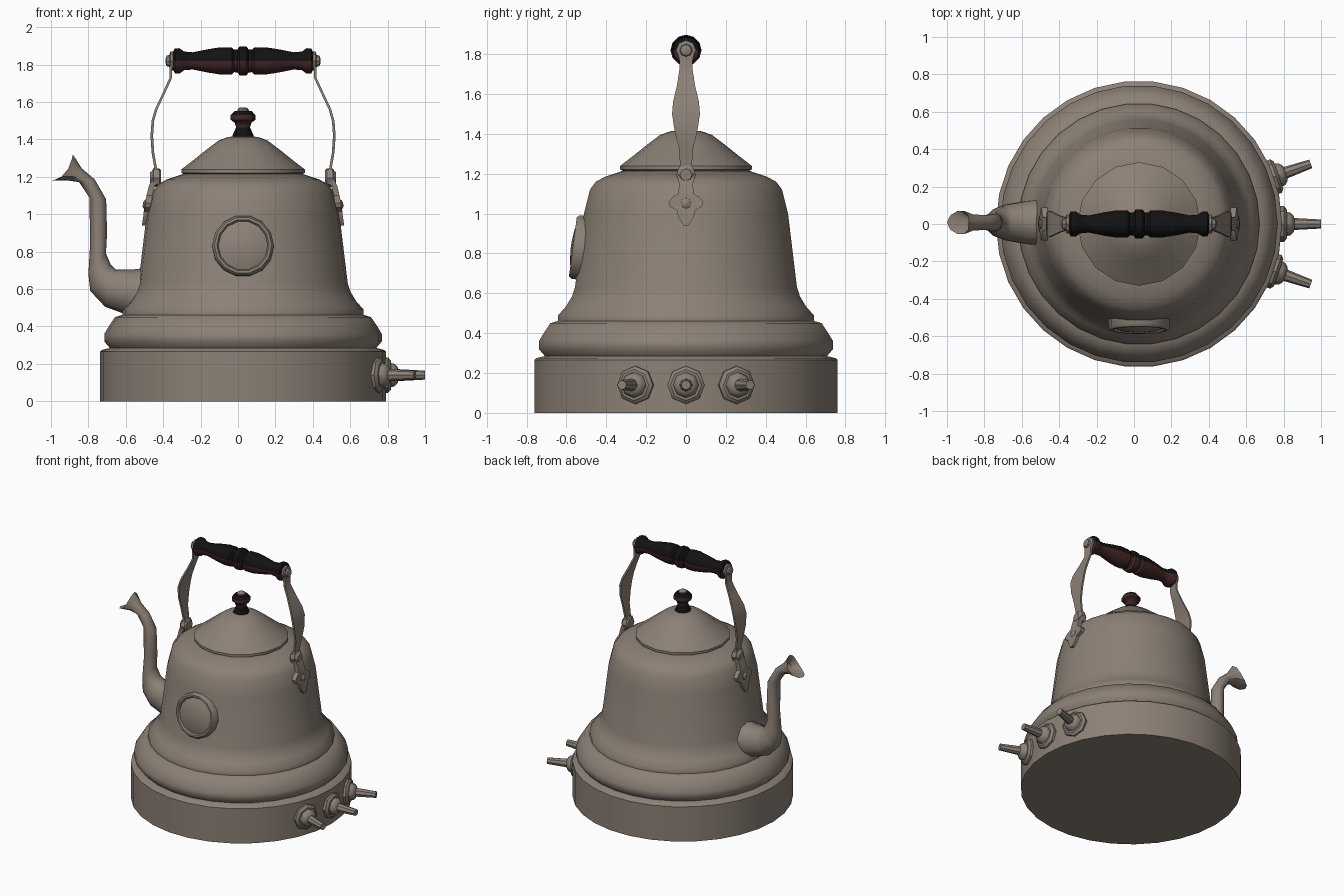
import bpy, bmesh, math
from mathutils import Vector

CX = 0.027  # axis of the body


def material(name, rgb):
    m = bpy.data.materials.new(name)
    m.diffuse_color = (*rgb, 1)
    return m


metal = material("warm_grey_metal", (0.26, 0.217, 0.18))
maroon = material("dark_red_wood", (0.055, 0.018, 0.018))
black = material("black_lacquer", (0.006, 0.006, 0.006))


def loft(name, rings, mats=(metal,)):
    """Skin a list of closed rings and cap both ends."""
    bm = bmesh.new()
    vs = [[bm.verts.new(p) for p in r] for r in rings]
    n = len(rings[0])
    for a, b in zip(vs, vs[1:]):
        for i in range(n):
            j = (i + 1) % n
            bm.faces.new((a[i], a[j], b[j], b[i]))
    bm.faces.new(vs[0][::-1])
    bm.faces.new(vs[-1])
    bmesh.ops.recalc_face_normals(bm, faces=bm.faces)
    if len(mats) > 1:  # lacquer on upward faces, bare wood elsewhere
        for f in bm.faces:
            f.material_index = 1 if f.normal.z > 0.1 else 0
    me = bpy.data.meshes.new(name)
    bm.to_mesh(me)
    bm.free()
    for m in mats:
        me.materials.append(m)
    ob = bpy.data.objects.new(name, me)
    bpy.context.collection.objects.link(ob)
    return ob


def lathe(name, prof, seg, loc=(CX, 0, 0), axis=(0, 0, 1), mats=(metal,)):
    """Turn (radius, height) points around an axis."""
    q = Vector(axis).to_track_quat('Z', 'Y')
    rings = []
    for r, h in prof:
        rings.append([Vector(loc) + q @ Vector((r * math.cos(2 * math.pi * i / seg),
                                                r * math.sin(2 * math.pi * i / seg), h))
                      for i in range(seg)])
    return loft(name, rings, mats)


def strip(name, rows, t, s):
    """Flat bar from (x, z, half width) rows, mirrored by s."""
    return loft(name, [[(CX + s * (x + dx), y * w, z) for dx, y in
                        ((-t, -1), (t, -1), (t, 1), (-t, 1))] for x, z, w in rows])


# Body with wide base band, bulge and tapered wall
lathe("body", [(0.765, 0), (0.765, 0.265), (0.755, 0.275), (0.712, 0.285), (0.742, 0.32),
               (0.742, 0.36), (0.715, 0.405), (0.685, 0.45), (0.645, 0.462), (0.645, 0.49),
               (0.605, 0.535), (0.575, 0.585), (0.56, 0.63), (0.515, 1.0), (0.485, 1.12),
               (0.455, 1.16), (0.41, 1.185), (0.32, 1.215), (0.29, 1.215)], 30)

# Lid and its knob
lathe("lid", [(0.29, 1.20), (0.33, 1.222), (0.33, 1.24), (0.265, 1.29), (0.19, 1.35),
              (0.13, 1.395), (0.08, 1.413), (0.02, 1.42)], 16)
lathe("lid_knob", [(0.06, 1.40), (0.055, 1.425), (0.037, 1.465), (0.045, 1.49), (0.066, 1.505),
                   (0.066, 1.53), (0.045, 1.553)], 8, mats=(maroon, black))
lathe("lid_knob_cap", [(0.032, 1.545), (0.03, 1.562), (0.015, 1.572)], 8)

# Round badge on the front wall
tilt = math.radians(7.5)
lathe("front_badge", [(0.165, -0.07), (0.165, 0.018), (0.153, 0.033), (0.14, 0.033),
                      (0.132, 0.02), (0.09, 0.036), (0.02, 0.043)], 14,
      (CX, -0.535, 0.83), (0, -math.cos(tilt), math.sin(tilt)))

# Three taps on the right of the base
for k, name in zip((-1, 0, 1), ("front_tap", "middle_tap", "back_tap")):
    a = math.radians(19.3 * k)
    d = Vector((math.cos(a), math.sin(a), 0))
    lathe(name, [(0.095, -0.03), (0.095, 0.02), (0.078, 0.035), (0.065, 0.035), (0.06, 0.055),
                 (0.045, 0.07), (0.032, 0.075), (0.024, 0.218)], 8,
          Vector((CX, 0, 0.14)) + d * 0.755, d)

# Spout: outer and inner outline points with half width; last ring is the mouth hollow
spout = [(-0.50, 0.43, -0.44, 0.72, 0.13), (-0.60, 0.465, -0.56, 0.705, 0.12),
         (-0.71, 0.505, -0.655, 0.705, 0.10), (-0.79, 0.59, -0.68, 0.73, 0.075),
         (-0.80, 0.68, -0.706, 0.79, 0.06), (-0.79, 0.85, -0.70, 0.90, 0.05),
         (-0.795, 1.09, -0.705, 1.08, 0.045), (-0.85, 1.172, -0.765, 1.185, 0.042),
         (-0.905, 1.18, -0.835, 1.245, 0.045), (-1.0, 1.18, -0.883, 1.32, 0.065),
         (-0.90, 1.20, -0.86, 1.24, 0.03)]
rings = []
for n, (ox, oz, ix, iz, w) in enumerate(spout):
    ring = []
    for i in range(10):
        a = 2 * math.pi * i / 10
        c, s = math.cos(a), math.sin(a)
        dip = 0.03 * s * s if n == 9 else 0
        ring.append(((ox + ix) / 2 + c * (ox - ix) / 2 + dip * 0.6, s * w + 0.008,
                     (oz + iz) / 2 + c * (oz - iz) / 2 - dip))
    rings.append(ring)
loft("spout", rings)

# Turned wooden grip, symmetric about its middle ring
half = [(0.078, 0.018), (0.062, 0.03), (0.06, 0.048), (0.072, 0.06), (0.073, 0.12),
        (0.062, 0.19), (0.046, 0.27), (0.05, 0.315), (0.068, 0.34), (0.066, 0.365),
        (0.04, 0.378)]
lathe("handle_grip", [(r, -h) for r, h in half[::-1]] + half, 12,
      (CX, 0, 1.82), (1, 0, 0), (maroon, black))

# Handle straps, rivets, pivots and wall brackets on both sides
for s, side in ((-1, "left"), (1, "right")):
    strip(side + "_strap", [(0.385, 1.86, 0.025), (0.386, 1.80, 0.035), (0.386, 1.73, 0.032),
                            (0.425, 1.645, 0.045), (0.465, 1.56, 0.065), (0.482, 1.50, 0.07),
                            (0.488, 1.42, 0.058), (0.482, 1.33, 0.036), (0.468, 1.25, 0.03),
                            (0.465, 1.17, 0.03)], 0.007, s)
    lathe(side + "_rivet", [(0.05, -0.012), (0.05, 0.008), (0.032, 0.014), (0.028, 0.028),
                            (0.012, 0.034)], 8, (CX + s * 0.38, 0, 1.82), (s, 0, 0))
    lathe(side + "_pivot", [(0.04, -0.03), (0.05, -0.02), (0.05, 0.012), (0.035, 0.02),
                            (0.03, 0.03)], 8, (CX + s * 0.468, 0, 1.195), (s, 0, 0))
    strip(side + "_bracket", [(0.525, 0.94, 0.012), (0.518, 0.985, 0.04), (0.515, 1.015, 0.045),
                              (0.51, 1.035, 0.08), (0.506, 1.06, 0.087), (0.503, 1.085, 0.065),
                              (0.50, 1.10, 0.038), (0.488, 1.15, 0.035), (0.47, 1.19, 0.045),
                              (0.462, 1.24, 0.03)], 0.016, s)
    lathe(side + "_bracket_stud", [(0.03, -0.01), (0.026, 0.018), (0.012, 0.028)], 8,
          (CX + s * 0.508, 0, 1.05), (s, 0, 0.1))

# Smooth shading that keeps hard edges
for ob in bpy.context.collection.objects:
    ob.select_set(True)
    bpy.context.view_layer.objects.active = ob
bpy.ops.object.shade_smooth_by_angle(angle=math.radians(42))
